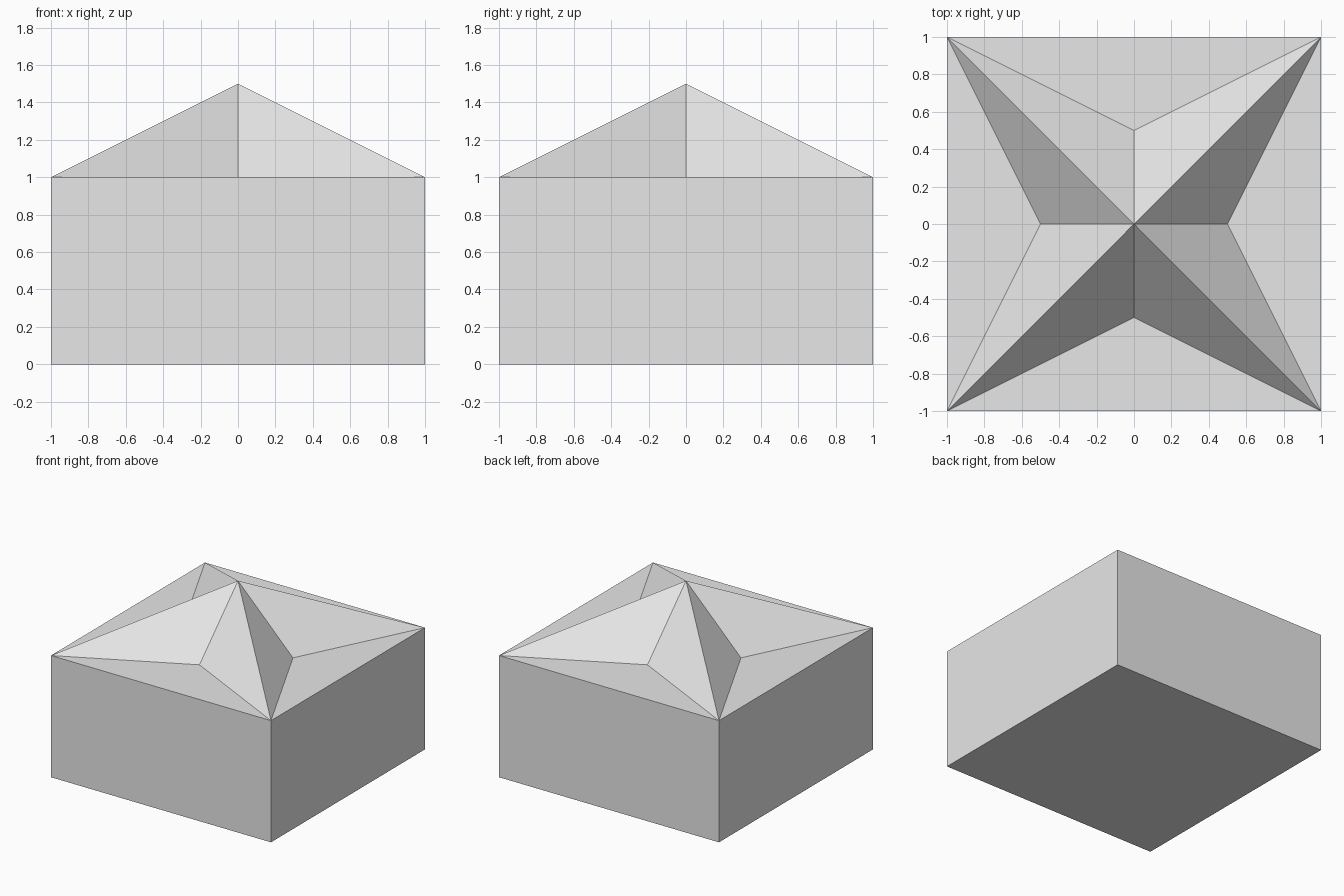
import bpy
import bmesh
from mathutils import Matrix, Vector

WALL_HEIGHT = 1.0
APEX_HEIGHT = 1.5
HALF_WIDTH = 1.0
VALLEY = 0.5

cube = bpy.data.objects.get("Cube")
if cube:
    bpy.data.objects.remove(cube, do_unlink=True)

# Plain grey surface
grey = bpy.data.materials.new("light_grey")
grey.use_nodes = True
colour = (0.8, 0.8, 0.8, 1.0)
grey.diffuse_color = colour
grey.node_tree.nodes["Principled BSDF"].inputs["Base Color"].default_value = colour

bm = bmesh.new()


def ring(x, y, z):
    """Four vertices, a quarter turn apart around the z axis."""
    start = Vector((x, y, z))
    return [bm.verts.new(Matrix.Rotation(i * 1.5707963, 3, 'Z') @ start) for i in range(4)]


bottom = ring(-HALF_WIDTH, -HALF_WIDTH, 0)
corners = ring(-HALF_WIDTH, -HALF_WIDTH, WALL_HEIGHT)
valleys = ring(0, -VALLEY, WALL_HEIGHT)
apex = bm.verts.new((0, 0, APEX_HEIGHT))

# Each side: wall, flat ledge and two facets of the four-pointed star roof
for i in range(4):
    j = (i + 1) % 4
    bm.faces.new((bottom[i], bottom[j], corners[j], corners[i]))
    bm.faces.new((corners[i], corners[j], valleys[i]))
    bm.faces.new((corners[i], valleys[i], apex))
    bm.faces.new((valleys[i], corners[j], apex))

# Underside
bm.faces.new(bottom[::-1])
bmesh.ops.recalc_face_normals(bm, faces=bm.faces)

mesh = bpy.data.meshes.new("star_roof_block")
bm.to_mesh(mesh)
bm.free()
mesh.materials.append(grey)
block = bpy.data.objects.new("star_roof_block", mesh)
bpy.context.collection.objects.link(block)
